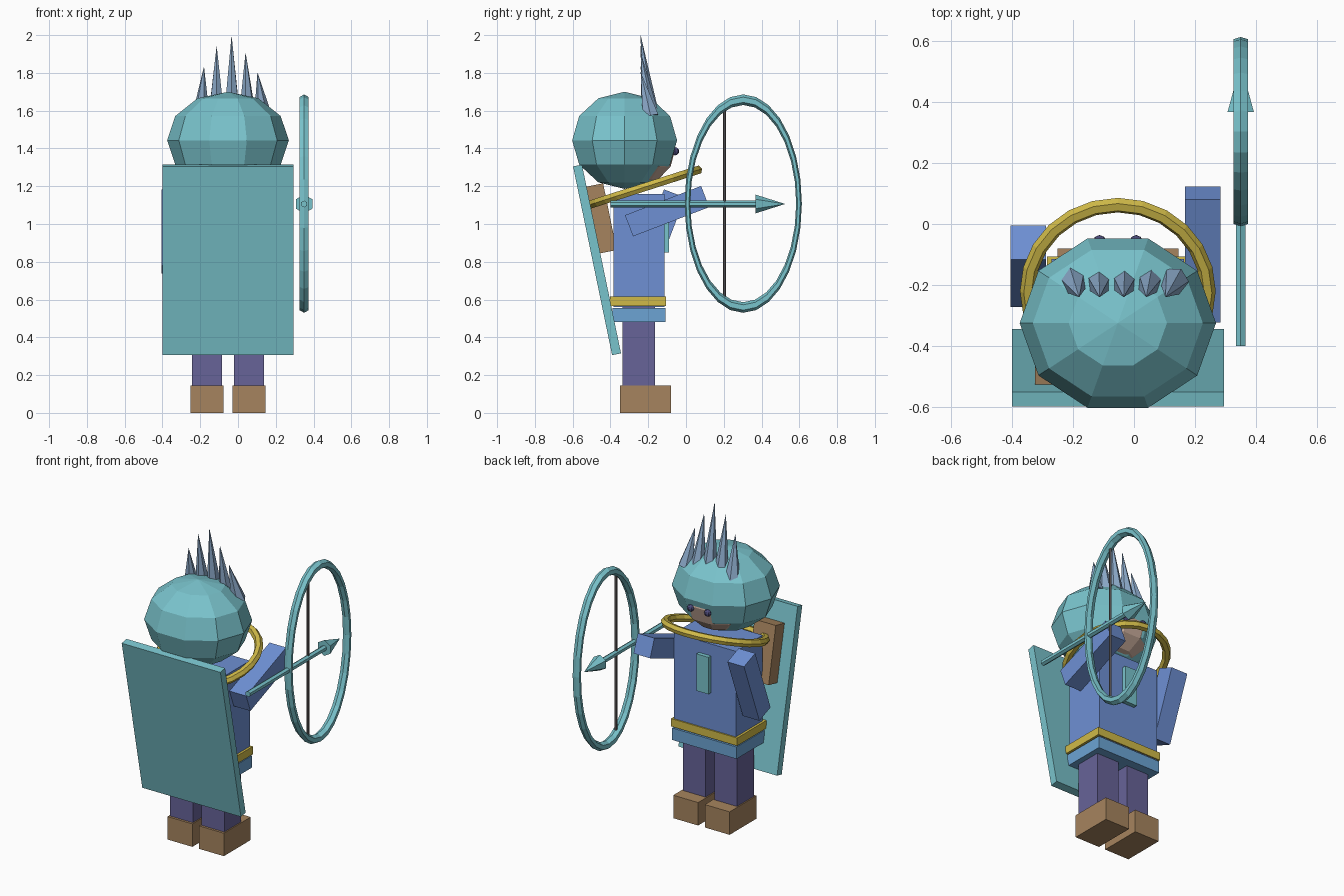
import bpy
from math import pi
from mathutils import Vector

cube = bpy.data.objects.get("Cube")
if cube:
    bpy.data.objects.remove(cube, do_unlink=True)

CX = -0.053  # centre line of the body


def material(name, *rgb):
    lin = [((c / 255 + 0.055) / 1.055) ** 2.4 for c in rgb] + [1]
    m = bpy.data.materials.new(name)
    m.use_nodes = True
    m.diffuse_color = lin
    node = next(n for n in m.node_tree.nodes if n.type == 'BSDF_PRINCIPLED')
    node.inputs["Base Color"].default_value = lin
    return m


teal = material("teal", 121, 195, 204)
blue = material("tunic blue", 110, 144, 212)
purple = material("trouser purple", 103, 99, 152)
brown = material("leather brown", 166, 132, 94)
gold = material("gold", 208, 186, 72)
sky = material("hem blue", 108, 164, 212)
steel = material("plume steel", 140, 170, 202)
skin = material("skin", 200, 172, 155)
dark = material("eye indigo", 76, 74, 122)
grey = material("string grey", 104, 98, 98)


def finish(name, mat):
    ob = bpy.context.object
    ob.name = name
    ob.data.materials.append(mat)
    return ob


def box(name, mat, centre, size, tilt=0):
    bpy.ops.mesh.primitive_cube_add(size=1, location=centre, rotation=(tilt, 0, 0))
    ob = finish(name, mat)
    ob.scale = size
    return ob


def ball(name, mat, centre, radii, seg=10, rings=6):
    # turned a quarter so that a vertex points forward
    bpy.ops.mesh.primitive_uv_sphere_add(segments=seg, ring_count=rings, radius=1,
                                         location=centre, rotation=(0, 0, pi / 2))
    ob = finish(name, mat)
    ob.scale = (radii[1], radii[0], radii[2])
    return ob


def rod(name, mat, start, end, r1, r2, sides=6):
    a, b = Vector(start), Vector(end)
    bpy.ops.mesh.primitive_cone_add(vertices=sides, radius1=r1, radius2=r2,
                                    depth=(b - a).length, location=(a + b) / 2)
    ob = finish(name, mat)
    ob.rotation_euler = (b - a).to_track_quat('Z', 'Y').to_euler()
    return ob


def ring(name, mat, centre, major, minor, rotation, seg):
    bpy.ops.mesh.primitive_torus_add(major_radius=major, minor_radius=minor,
                                     major_segments=seg, minor_segments=6,
                                     location=centre, rotation=rotation)
    return finish(name, mat)


# Legs and boots
for side, s in (("right", -1), ("left", 1)):
    x = CX + s * 0.111
    box(side + "_boot", brown, (x, -0.215, 0.073), (0.175, 0.27, 0.146))
    box(side + "_leg", purple, (x, -0.25, 0.34), (0.16, 0.17, 0.44))

# Body
box("tunic_hem", sky, (CX, -0.248, 0.518), (0.455, 0.28, 0.076))
box("belt", gold, (CX, -0.254, 0.59), (0.465, 0.295, 0.05))
box("torso", blue, (CX, -0.25, 0.86), (0.435, 0.27, 0.6))
box("chest_badge", teal, (CX, -0.103, 0.967), (0.085, 0.028, 0.235))

# Arms
box("left_arm", blue, (0.225, -0.1, 1.068), (0.117, 0.432, 0.12), 0.367)
box("right_arm", blue, (-0.347, -0.138, 0.96), (0.117, 0.12, 0.432), -0.367)

# Gear on the back
box("quiver", brown, (-0.25, -0.447, 1.03), (0.15, 0.09, 0.36), 0.2)
box("cape", teal, (CX, -0.471, 0.81), (0.695, 0.048, 1.02), 0.204)

# Collar hoop
ring("collar", gold, (CX, -0.22, 1.195), 0.296, 0.025, (0.31, 0, 0), 24)

# Head
ball("helmet", teal, (CX, -0.325, 1.443), (0.322, 0.292, 0.257))
ball("face", skin, (CX, -0.24, 1.395), (0.225, 0.192, 0.185))
for side, s in (("right", -1), ("left", 1)):
    ball(side + "_eye", dark, (CX + s * 0.06, -0.058, 1.385), (0.022,) * 3, 8, 6)

# Plume spikes
for i, (tip_x, tip_z) in enumerate(((-0.18, 1.835), (-0.113, 1.945), (-0.034, 2.0),
                                    (0.04, 1.91), (0.103, 1.805))):
    rod("plume_spike", steel, (-0.196 + 0.082 * i, -0.188, 1.57),
        (tip_x, -0.24, tip_z), 0.048, 0)

# Bow, string and arrow
BX = 0.35
bow = ring("bow", teal, (BX, 0.303, 1.108), 0.55, 0.028, (0, pi / 2, 0), 28)
bow.scale = (1, 0.537, 1)
rod("bow_string", grey, (BX, 0.205, 0.59), (BX, 0.205, 1.63), 0.008, 0.008)
rod("arrow_shaft", teal, (BX, -0.4, 1.106), (BX, 0.38, 1.106), 0.018, 0.018)
rod("arrow_head", teal, (BX, 0.367, 1.106), (BX, 0.525, 1.106), 0.05, 0)
